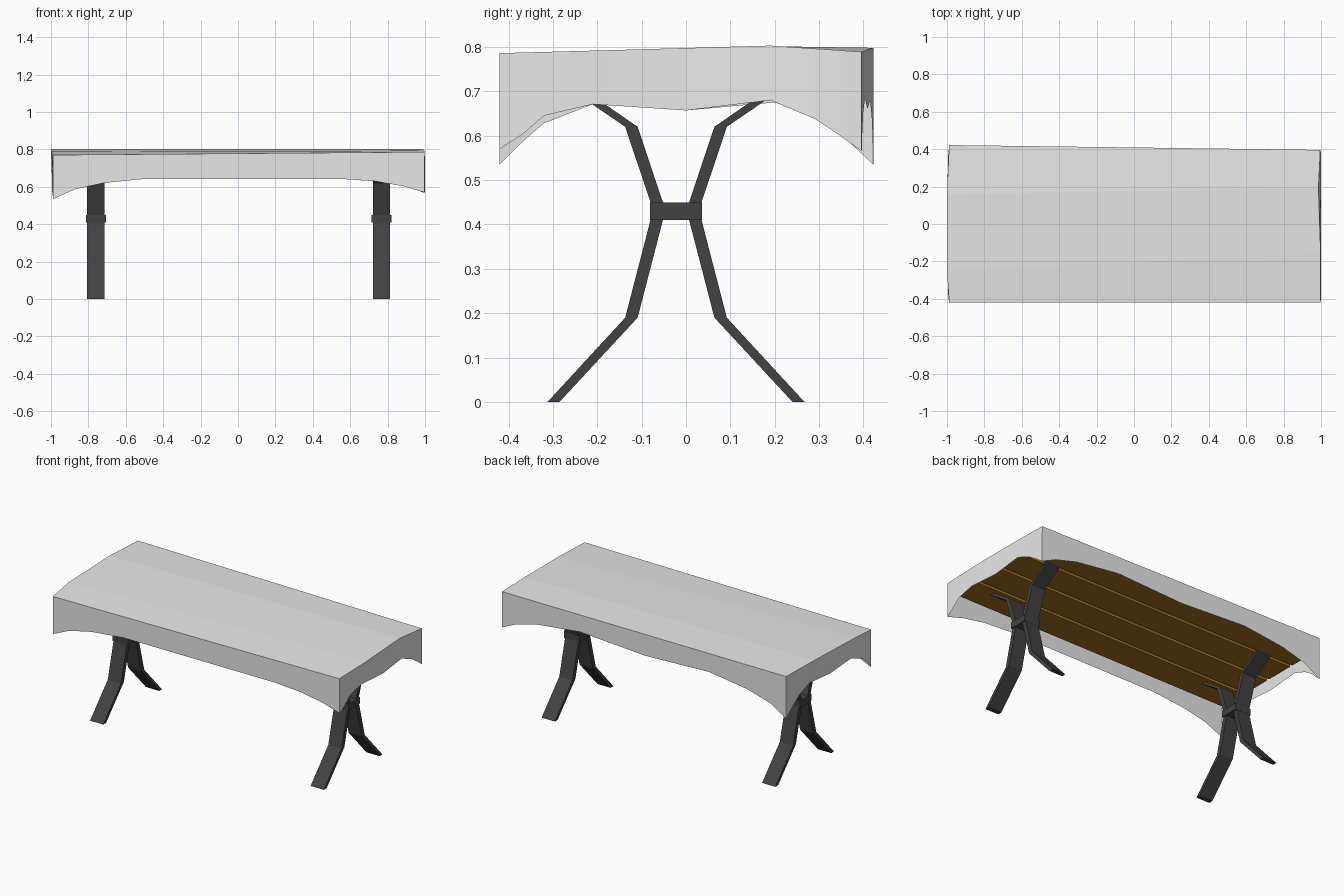
import bpy, bmesh

if "Cube" in bpy.data.objects:
    bpy.data.objects.remove(bpy.data.objects["Cube"])


def material(name, rgb):
    m = bpy.data.materials.new(name)
    m.diffuse_color = (*rgb, 1)
    m.use_nodes = True
    m.node_tree.nodes["Principled BSDF"].inputs["Base Color"].default_value = m.diffuse_color
    return m


CLOTH = material("pale grey cloth", (0.80, 0.80, 0.80))
WOOD = material("brown wood", (0.37, 0.165, 0.015))
METAL = material("dark metal", (0.055, 0.055, 0.055))


def finish(bm, name, mat):
    bmesh.ops.recalc_face_normals(bm, faces=bm.faces)
    me = bpy.data.meshes.new(name)
    bm.to_mesh(me)
    bm.free()
    me.materials.append(mat)
    ob = bpy.data.objects.new(name, me)
    bpy.context.collection.objects.link(ob)
    return ob


def box(name, x, y, z, mat):
    bm = bmesh.new()
    bmesh.ops.create_cube(bm, size=1)
    for v in bm.verts:
        v.co = [(a + b) / 2 + c * (b - a) for (a, b), c in zip((x, y, z), v.co)]
    return finish(bm, name, mat)


# Table top: four long planks with narrow gaps
COUNT, GAP, HALF = 4, 0.02, 0.388
pitch = (2 * HALF + GAP) / COUNT
for i in range(COUNT):
    y0 = -HALF + i * pitch
    box(f"plank_{i + 1}", (-0.97, 0.97), (y0, y0 + pitch - GAP), (0.71, 0.765), WOOD)

# Bent legs: one flat bar profile, extruded along x and mirrored in y
MID = -0.0225
# (outer y, inner y, z) up the bar
BAR = [(-0.312, -0.285, 0), (-0.137, -0.109, 0.19), (-0.080, -0.052, 0.41),
       (-0.080, -0.052, 0.45), (-0.137, -0.109, 0.62), (-0.276, -0.246, 0.715)]
for end, xc in (("left", -0.76), ("right", 0.767)):
    for half, s in (("front", 1), ("back", -1)):
        bm = bmesh.new()
        rows = [[bm.verts.new((xc - 0.046, MID + s * (y - MID), z)) for y in (a, b)]
                for a, b, z in BAR]
        faces = [bm.faces.new((p[0], p[1], q[1], q[0])) for p, q in zip(rows, rows[1:])]
        ext = bmesh.ops.extrude_face_region(bm, geom=faces, use_keep_orig=True)
        new = [g for g in ext["geom"] if isinstance(g, bmesh.types.BMVert)]
        bmesh.ops.translate(bm, verts=new, vec=(0.092, 0, 0))
        finish(bm, f"{end}_{half}_leg", METAL)
    # Block that joins the two bars
    box(f"{end}_leg_clamp", (xc - 0.054, xc + 0.054), (-0.081, 0.036), (0.41, 0.45), METAL)

# Tablecloth: three top strips and four hanging sides with arched hems
left_top = [(-0.988, -0.42, 0.770), (-1, -0.25, 0.789), (-1, 0.16, 0.802), (-0.988, 0.422, 0.798)]
right_top = [(0.996, -0.42, 0.786), (0.998, -0.16, 0.793), (0.986, 0.19, 0.803), (0.996, 0.396, 0.789)]
lf, rf = (-0.988, -0.42, 0.535), (0.998, -0.42, 0.57)
lb, rb = (-0.988, 0.422, 0.535), (0.998, 0.396, 0.565)
front_hem = [(-0.87, 0.587), (-0.72, 0.62), (-0.5, 0.642), (0.55, 0.642), (0.73, 0.63), (0.88, 0.604)]
back_hem = [(-0.88, 0.60), (-0.72, 0.645), (-0.45, 0.68), (0, 0.66), (0.45, 0.685), (0.75, 0.65), (0.9, 0.61)]
left_hem = [(-0.37, 0.585), (-0.32, 0.628), (-0.21, 0.671), (0, 0.657), (0.2, 0.675), (0.29, 0.642), (0.35, 0.602)]
right_hem = [(-0.37, 0.602), (-0.32, 0.645), (-0.21, 0.671), (0, 0.657), (0.19, 0.68), (0.29, 0.638), (0.35, 0.598)]


def at(line, axis, t):
    """Point on a polyline where its coordinate on the axis is t."""
    for p, q in zip(line, line[1:]):
        if t <= q[axis] or q is line[-1]:
            k = min(1, max(0, (t - p[axis]) / (q[axis] - p[axis])))
            return [a + k * (b - a) for a, b in zip(p, q)]


def drop(bm, top, hem, axis):
    """Hanging side: vertical strips between the top edge and the hem."""
    stations = sorted({p[axis] for p in top + hem})
    cols = [(bm.verts.new(at(top, axis, t)), bm.verts.new(at(hem, axis, t))) for t in stations]
    for a, b in zip(cols, cols[1:]):
        bm.faces.new((a[0], a[1], b[1], b[0]))


bm = bmesh.new()
L = [bm.verts.new(p) for p in left_top]
R = [bm.verts.new(p) for p in right_top]
for i in range(3):
    bm.faces.new((L[i], R[i], R[i + 1], L[i + 1]))
drop(bm, [left_top[0], right_top[0]], [lf] + [(x, -0.42, z) for x, z in front_hem] + [rf], 0)
drop(bm, [left_top[3], right_top[3]], [lb] + [(x, 0.409 - 0.013 * x, z) for x, z in back_hem] + [rb], 0)
drop(bm, left_top, [lf] + [(-0.995, y, z) for y, z in left_hem] + [lb], 1)
drop(bm, right_top, [rf] + [(1.0, y, z) for y, z in right_hem] + [rb], 1)
bmesh.ops.remove_doubles(bm, verts=bm.verts, dist=0.0015)
finish(bm, "tablecloth", CLOTH)
